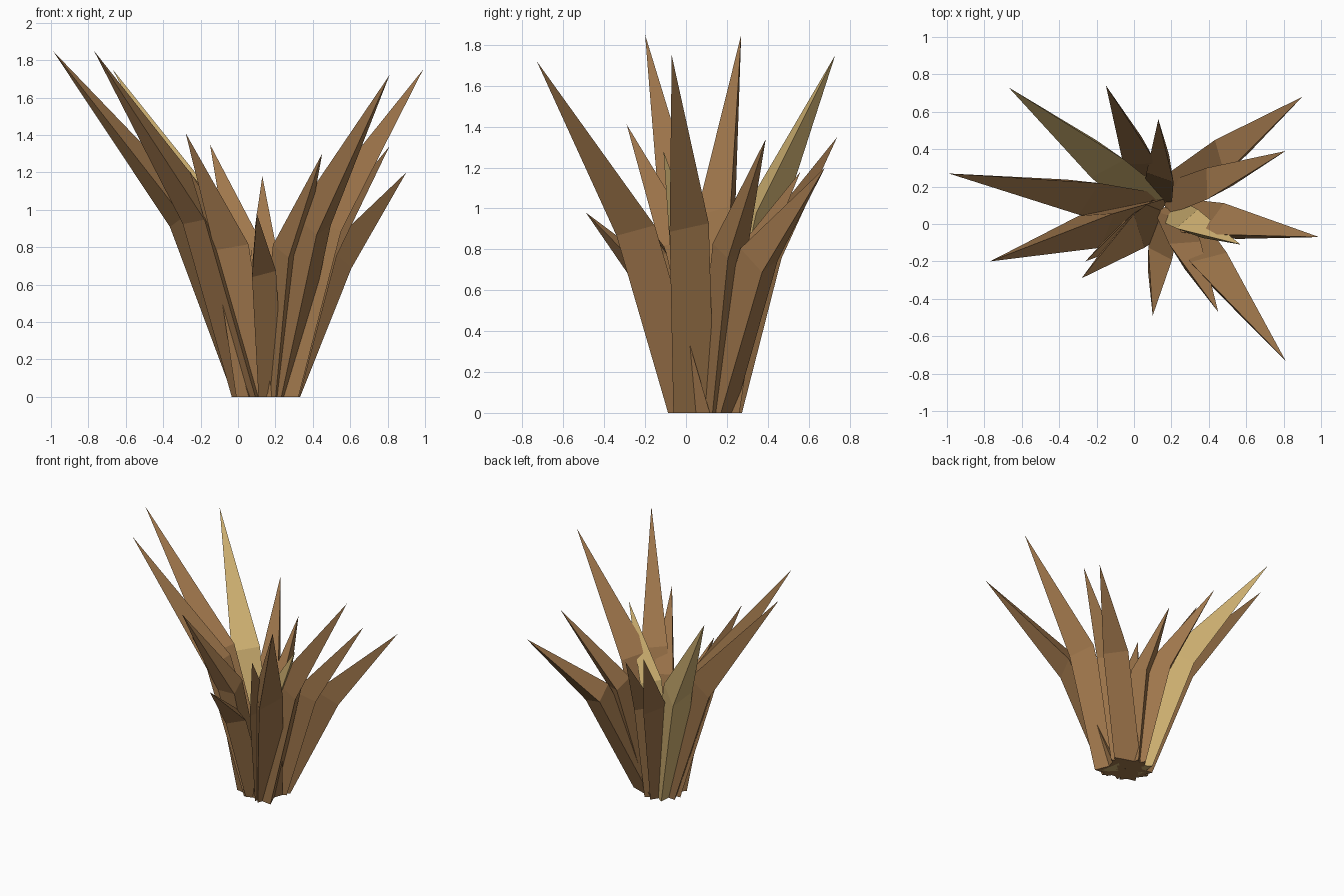
import bpy, bmesh, math
from mathutils import Vector

if "Cube" in bpy.data.objects:
    bpy.data.objects.remove(bpy.data.objects["Cube"])


def srgb(r, g, b):
    f = lambda c: c / 12.92 if c <= 0.04045 else ((c + 0.055) / 1.055) ** 2.4
    return (f(r / 255), f(g / 255), f(b / 255), 1)


def material(name, colour):
    m = bpy.data.materials.new(name)
    m.diffuse_color = colour
    m.use_nodes = True
    m.node_tree.nodes["Principled BSDF"].inputs["Base Color"].default_value = m.diffuse_color
    return m


BROWN = material("dry brown", srgb(160, 119, 76))
TAN = material("straw tan", srgb(206, 176, 113))
CENTRE = Vector((0.155, 0.095, 0))

# tip x, y, z, roll in degrees, sideways shift of the base, section radius
LEAVES = [
    (-0.99, 0.27, 1.85, 0, 0, 0.12),
    (-0.77, -0.20, 1.85, -15, 0, 0.12),
    (-0.67, 0.73, 1.75, 0, 0, 0.12),
    (-0.15, 0.74, 1.35, 0, 0, 0.105),
    (0.13, 0.56, 1.18, 0, 0, 0.09),
    (0.90, 0.68, 1.20, 0, 0, 0.115),
    (0.81, 0.39, 1.34, 0, 0, 0.10),
    (0.99, -0.07, 1.75, 0, -0.07, 0.12),
    (0.57, -0.11, 1.28, 0, -0.03, 0.09),
    (0.81, -0.73, 1.72, 0, 0, 0.12),
    (0.45, -0.47, 1.30, 0, 0, 0.10),
    (0.10, -0.49, 0.98, 0, 0, 0.085),
    (-0.28, -0.29, 1.41, 0, 0, 0.11),
    (-0.26, -0.20, 1.21, 0, 0, 0.09),
]
TAN_LEAVES = {2, 8}
CORNERS = (-30, 90, 210)     # three-sided section, measured from the outward side


def leaf(i, x, y, z, roll, shift, rad):
    tip = Vector((x, y, z))
    flat = Vector((x, y, 0)) - CENTRE
    side = Vector((-flat.y, flat.x, 0)).normalized()
    radial = (flat + side * 0.05).normalized()
    side = Vector((-radial.y, radial.x, 0))
    base = CENTRE + radial * 0.08 + side * shift
    axis = (tip - base).normalized()
    out = side.cross(axis).normalized()
    if out.dot(radial) < 0:
        out.negate()
    # the blade rises steeply, then bends outward to the tip
    lean = Vector((x, y, 0)) - base
    zm = 0.35 + 0.33 * z
    mid = base + lean * (zm / z) - radial * (0.09 + 0.10 * lean.length)
    mid.z = zm

    bm = bmesh.new()
    rings = []
    for c, u, r in ((base, radial, rad * 1.04), (mid, out, rad)):
        ring = []
        for a in CORNERS:
            t = math.radians(a + roll)
            ring.append(bm.verts.new(c + u * math.cos(t) * r + side * math.sin(t) * r))
        rings.append(ring)
    top = bm.verts.new(tip)
    bm.faces.new(rings[0])
    for k in range(3):
        j = (k + 1) % 3
        bm.faces.new((rings[0][k], rings[0][j], rings[1][j], rings[1][k]))
        bm.faces.new((rings[1][k], rings[1][j], top))
    bmesh.ops.recalc_face_normals(bm, faces=bm.faces)
    me = bpy.data.meshes.new("leaf_blade_%02d" % (i + 1))
    bm.to_mesh(me)
    bm.free()
    me.materials.append(TAN if i in TAN_LEAVES else BROWN)
    bpy.context.collection.objects.link(bpy.data.objects.new(me.name, me))


# tuft of pointed three-sided blades
for i, row in enumerate(LEAVES):
    leaf(i, *row)
